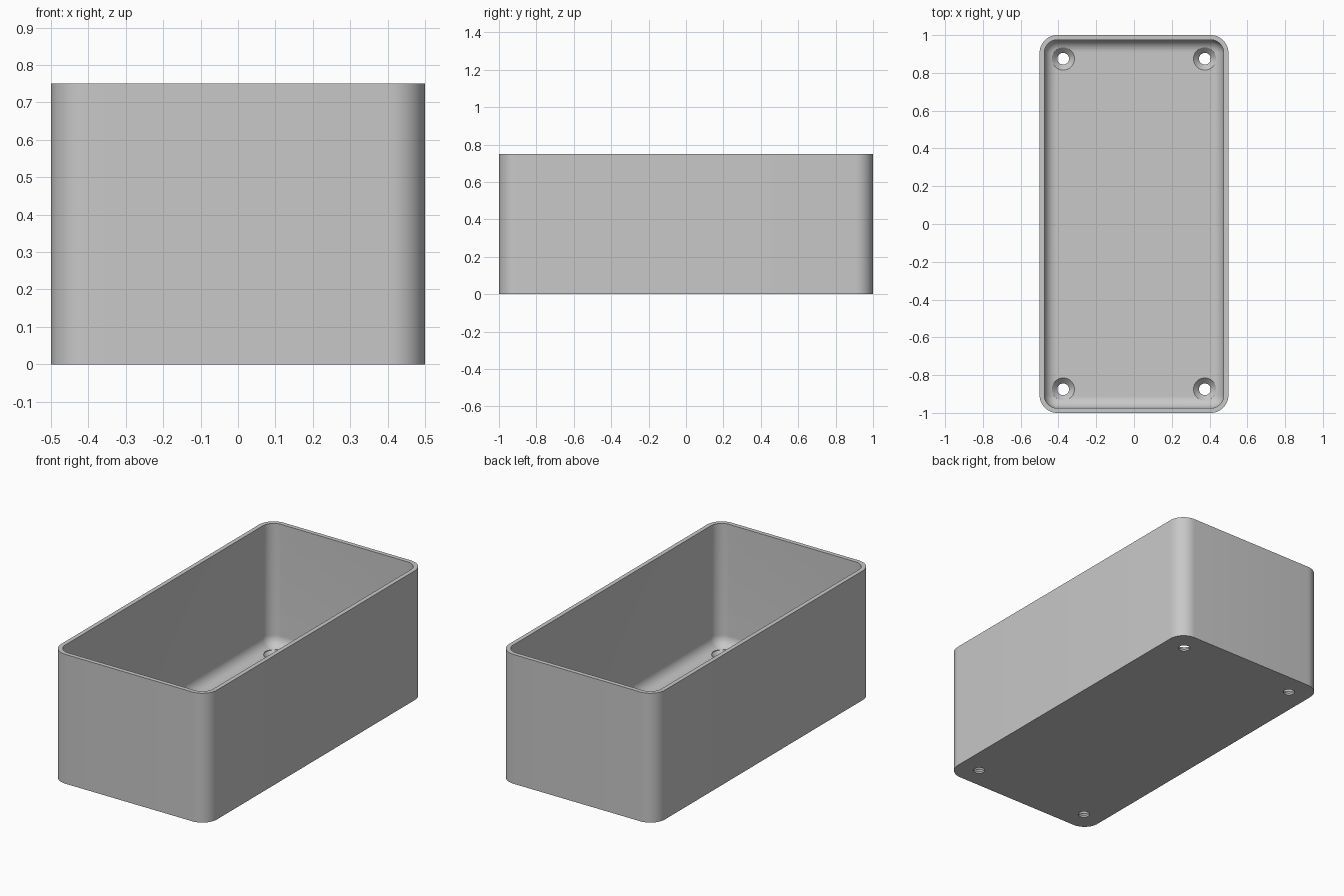
import bpy, bmesh, math

if "Cube" in bpy.data.objects:
    bpy.data.objects.remove(bpy.data.objects["Cube"], do_unlink=True)

HALF_X, HALF_Y, HEIGHT = 0.5, 1.0, 0.75
RADIUS, WALL, FLOOR, FILLET = 0.094, 0.025, 0.04, 0.064
STEPS = 12

grey = bpy.data.materials.new("grey plastic")
grey.use_nodes = True
grey.diffuse_color = (0.58, 0.58, 0.58, 1)
grey.node_tree.nodes["Principled BSDF"].inputs["Base Color"].default_value = grey.diffuse_color


def ring(bm, inset, z):
    """Rounded rectangle of vertices, inset from the outer wall."""
    r = RADIUS - inset
    cx, cy = HALF_X - RADIUS, HALF_Y - RADIUS
    verts = []
    for k, (sx, sy) in enumerate([(1, 1), (-1, 1), (-1, -1), (1, -1)]):
        for i in range(STEPS + 1):
            a = (k + i / STEPS) * math.pi / 2
            verts.append(bm.verts.new((sx * cx + r * math.cos(a), sy * cy + r * math.sin(a), z)))
    return verts


def finish(bm, name):
    bmesh.ops.recalc_face_normals(bm, faces=bm.faces)
    mesh = bpy.data.meshes.new(name)
    bm.to_mesh(mesh)
    bm.free()
    obj = bpy.data.objects.new(name, mesh)
    bpy.context.collection.objects.link(obj)
    mesh.materials.append(grey)
    return obj


def skin(bm, rings):
    """Join successive rings and cap both ends."""
    for a, b in zip(rings, rings[1:]):
        n = len(a)
        for i in range(n):
            bm.faces.new((a[i], a[(i + 1) % n], b[(i + 1) % n], b[i]))
    bm.faces.new(rings[0])
    bm.faces.new(rings[-1])


# Open box: outer wall, rim, inner wall and rounded inside floor edge
profile = [(0, 0), (0, HEIGHT), (WALL, HEIGHT)]
for i in range(STEPS + 1):
    a = i / STEPS * math.pi / 2
    profile.append((WALL + FILLET * (1 - math.cos(a)), FLOOR + FILLET * (1 - math.sin(a))))
bm = bmesh.new()
skin(bm, [ring(bm, inset, z) for inset, z in profile])
box = finish(bm, "open_box")

# Countersunk screw holes near the four corners
bm = bmesh.new()
hole_profile = [(0.031, -0.05), (0.031, 0.01), (0.06, FLOOR), (0.06, 0.15)]
for sx in (-1, 1):
    for sy in (-1, 1):
        rings = []
        for r, z in hole_profile:
            angles = [i * math.tau / 32 for i in range(32)]
            rings.append([bm.verts.new((sx * 0.375 + r * math.cos(a),
                                        sy * 0.875 + r * math.sin(a), z)) for a in angles])
        skin(bm, rings)
cutter = finish(bm, "screw_hole_cutter")
cutter.hide_render = True

cut = box.modifiers.new("screw holes", 'BOOLEAN')
cut.operation = 'DIFFERENCE'
cut.solver = 'EXACT'
cut.object = cutter

# Apply the cut, drop the cutter and shade
bpy.context.view_layer.objects.active = box
box.select_set(True)
bpy.ops.object.modifier_apply(modifier=cut.name)
bpy.data.objects.remove(cutter, do_unlink=True)
bpy.ops.object.shade_smooth_by_angle(angle=math.radians(30))
